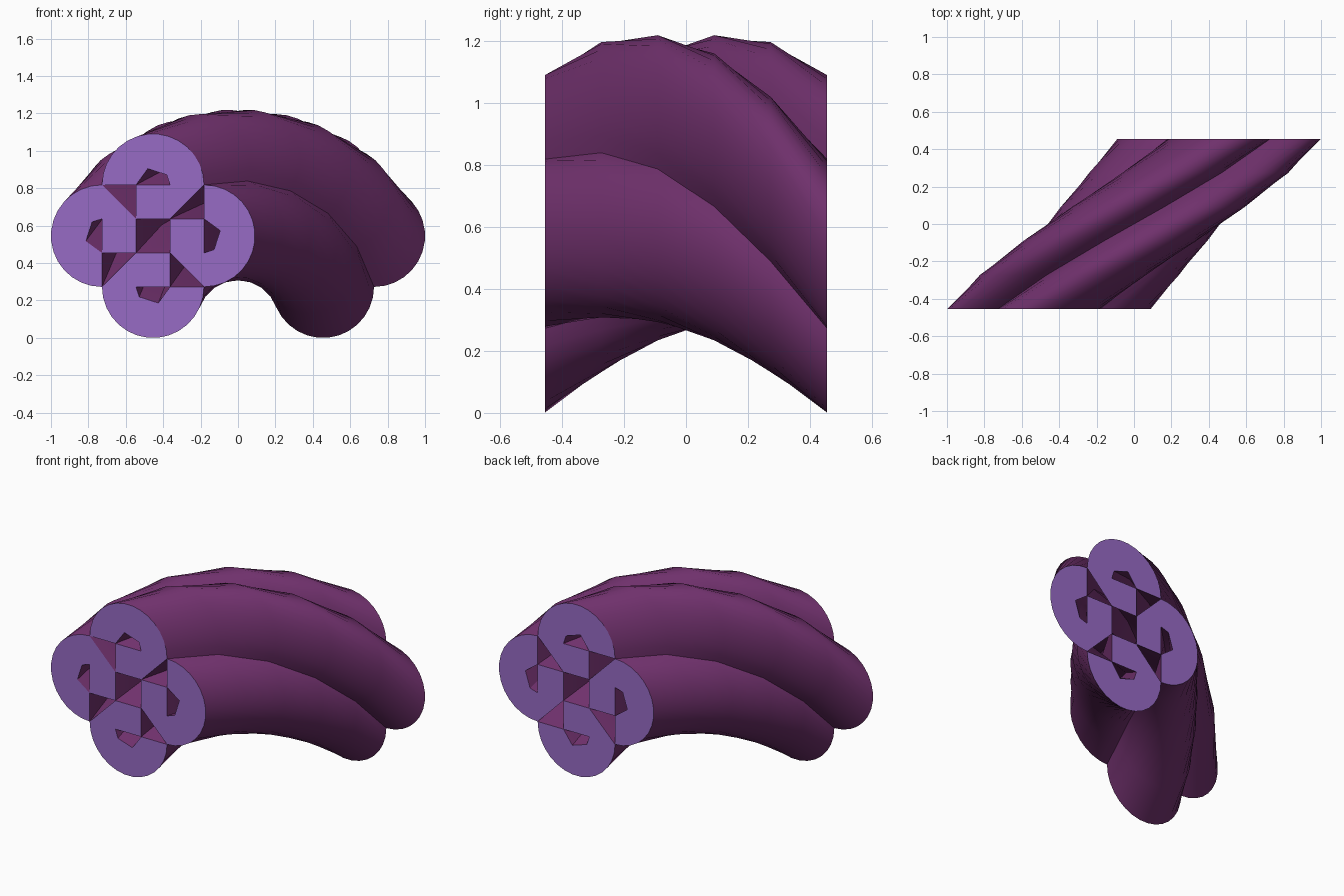
import bpy
import bmesh
from math import radians, cos, sin, pi
from mathutils import Matrix, Vector

cube = bpy.data.objects.get("Cube")
if cube:
    bpy.data.objects.remove(cube)

UNIT = 1 / 11      # profile module
LAYERS = 5         # steps of the quarter-turn twist
ARC = 15           # facets on each lobe


def material(name, rgb):
    m = bpy.data.materials.new(name)
    m.use_nodes = True
    m.diffuse_color = (*rgb, 1)
    m.node_tree.nodes["Principled BSDF"].inputs["Base Color"].default_value = (*rgb, 1)
    return m


plum = material("plum", (0.16, 0.03, 0.15))
lilac = material("lilac", (0.31, 0.145, 0.56))

# One lobe: a thick half ring standing on a slanted foot
outer = [(-3 * cos(pi * i / ARC), 3 + 3 * sin(pi * i / ARC)) for i in range(ARC + 1)]
hole = [(1, 3), (0.81, 3.59), (-0.31, 3.95), (-1, 3)]
ring = outer + hole
foot = [(1, 3), (3, 3), (1, 1), (-1, 1), (-1, 3)]


def place(point, quarter, t):
    """Turn the lobe into its quarter, then swing it about the twist axis."""
    p = Matrix.Rotation(quarter * pi / 2, 2) @ Vector(point)
    p = Matrix.Rotation(radians(-90 * t), 2) @ (p + Vector((-5, 5)))
    return Vector((p.x, 10 * t - 5, p.y + 1)) * UNIT


def twisted_lobe(name, quarter):
    bm = bmesh.new()
    points = list(dict.fromkeys((round(x, 4), round(z, 4)) for x, z in ring + foot))
    rows = [[bm.verts.new(place(p, quarter, k / LAYERS)) for p in points]
            for k in range(LAYERS + 1)]
    loops = [[points.index((round(x, 4), round(z, 4))) for x, z in part]
             for part in (ring, foot)]
    # Flat ends
    for loop in loops:
        for row in (rows[0], rows[-1]):
            bm.faces.new([row[i] for i in loop]).material_index = 1
    # Walls along every edge the two end parts do not share
    edges = [(a, b) for loop in loops for a, b in zip(loop, loop[1:] + loop[:1])]
    for a, b in edges:
        if (b, a) not in edges:
            for low, high in zip(rows, rows[1:]):
                bm.faces.new((low[a], low[b], high[b], high[a]))
    bmesh.ops.recalc_face_normals(bm, faces=bm.faces)
    mesh = bpy.data.meshes.new(name)
    bm.to_mesh(mesh)
    bm.free()
    mesh.materials.append(plum)
    mesh.materials.append(lilac)
    obj = bpy.data.objects.new(name, mesh)
    bpy.context.collection.objects.link(obj)
    bpy.ops.object.select_all(action="DESELECT")
    obj.select_set(True)
    bpy.context.view_layer.objects.active = obj
    bpy.ops.object.shade_smooth_by_angle(angle=radians(30))


for quarter, name in enumerate(("upper_lobe", "right_lobe", "lower_lobe", "left_lobe")):
    twisted_lobe(name, quarter)
